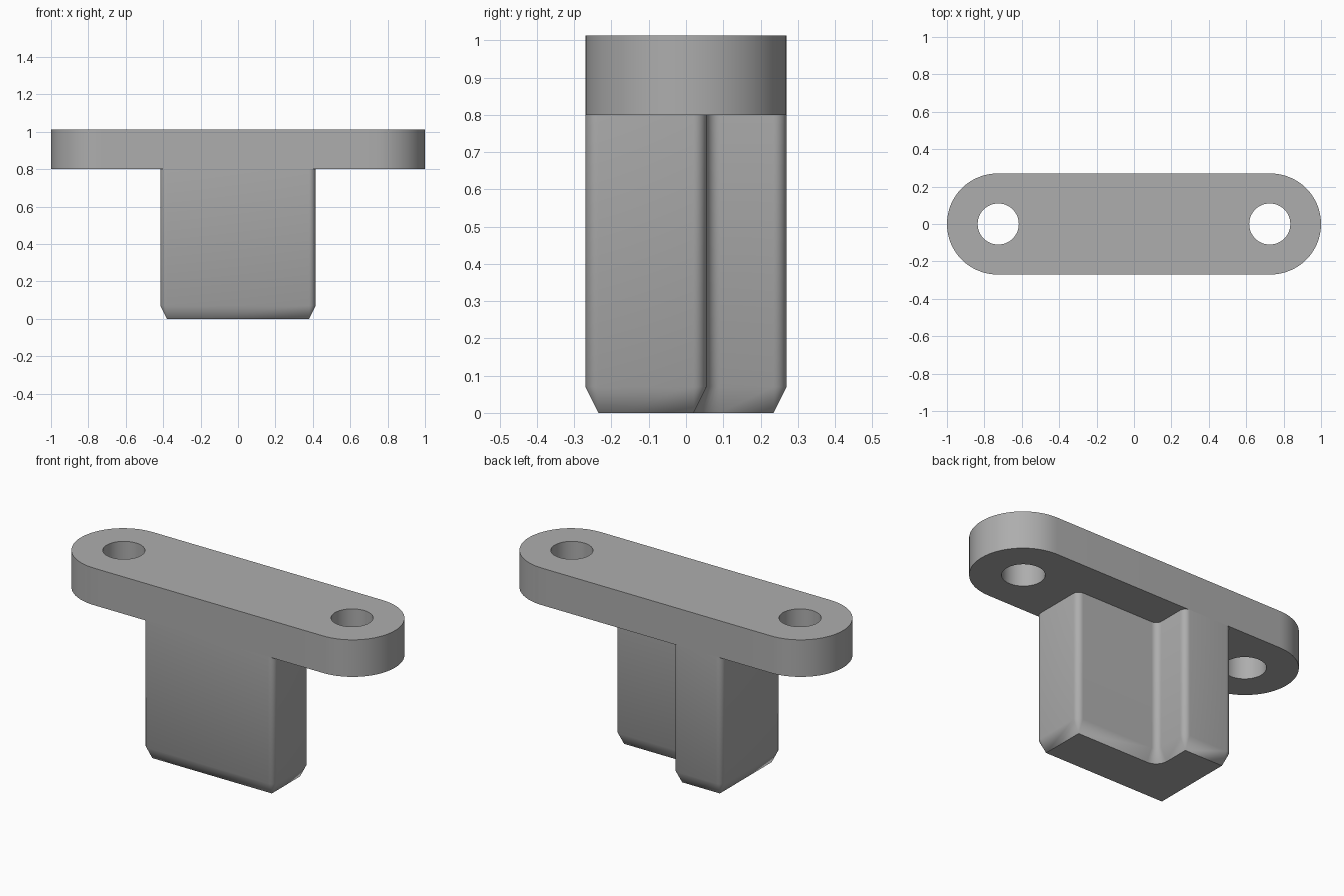
import bpy, bmesh
from math import cos, sin, pi, radians

cube = bpy.data.objects.get("Cube")
if cube:
    bpy.data.objects.remove(cube, do_unlink=True)

# Single grey material
grey = bpy.data.materials.new("plain_grey")
grey.use_nodes = True
colour = (0.42, 0.42, 0.42, 1)
grey.diffuse_color = colour
grey.node_tree.nodes["Principled BSDF"].inputs["Base Color"].default_value = colour

HALF_DEPTH = 0.27
PLATE_BOTTOM, PLATE_TOP = 0.80, 1.013


def arc(cx, cy, radius, start, sweep, steps):
    """Points along an arc, angles in degrees."""
    angles = [radians(start + sweep * i / steps) for i in range(steps + 1)]
    return [(cx + radius * cos(a), cy + radius * sin(a)) for a in angles]


def ring(bm, points, z):
    return [bm.verts.new((x, y, z)) for x, y in points]


def loop_edges(bm, verts):
    return [bm.edges.new((v, verts[(i + 1) % len(verts)])) for i, v in enumerate(verts)]


def finish(name, bm):
    bmesh.ops.recalc_face_normals(bm, faces=bm.faces)
    mesh = bpy.data.meshes.new(name)
    bm.to_mesh(mesh)
    bm.free()
    mesh.materials.append(grey)
    obj = bpy.data.objects.new(name, mesh)
    bpy.context.collection.objects.link(obj)
    bpy.ops.object.select_all(action="DESELECT")
    obj.select_set(True)
    bpy.context.view_layer.objects.active = obj
    bpy.ops.object.shade_smooth_by_angle(angle=radians(35))
    return obj


# Mounting plate: rounded bar with a bolt hole at each end
bm = bmesh.new()
end_x = 1 - HALF_DEPTH
outline = arc(end_x, 0, HALF_DEPTH, -90, 180, 32) + arc(-end_x, 0, HALF_DEPTH, 90, 180, 32)
edges = loop_edges(bm, ring(bm, outline, PLATE_BOTTOM))
for side in (-1, 1):
    hole = arc(side * 0.726, 0, 0.11, 0, 360, 48)[:-1]
    edges += loop_edges(bm, ring(bm, hole, PLATE_BOTTOM))
bmesh.ops.triangle_fill(bm, edges=edges, use_beauty=True, normal=(0, 0, 1))
grown = bmesh.ops.extrude_face_region(bm, geom=bm.faces[:], use_keep_orig=True)
top = [g for g in grown["geom"] if isinstance(g, bmesh.types.BMVert)]
bmesh.ops.translate(bm, verts=top, vec=(0, 0, PLATE_TOP - PLATE_BOTTOM))
finish("mounting_plate", bm)

# Block: L-shaped section with rounded corners and a chamfered foot
ROUND = 0.035
HALF_WIDTH, STEP_X, STEP_Y = 0.415, -0.105, 0.055
# corner x, y, side the arc centre lies on, start angle, sweep
CORNERS = [
    (-HALF_WIDTH, -HALF_DEPTH, 1, 1, 180, 90),
    (HALF_WIDTH, -HALF_DEPTH, -1, 1, 270, 90),
    (HALF_WIDTH, STEP_Y, -1, -1, 0, 90),
    (STEP_X, STEP_Y, 1, 1, 270, -90),
    (STEP_X, HALF_DEPTH, -1, -1, 0, 90),
    (-HALF_WIDTH, HALF_DEPTH, 1, -1, 90, 90),
]


def section(inset):
    points = []
    for x, y, sx, sy, start, sweep in CORNERS:
        radius = ROUND - inset if sweep > 0 else ROUND + inset
        points += arc(x + sx * ROUND, y + sy * ROUND, radius, start, sweep, 8)
    return points


bm = bmesh.new()
rings = [ring(bm, section(inset), z)
         for inset, z in ((ROUND, 0), (0, 0.07), (0, PLATE_BOTTOM))]
for low, high in zip(rings, rings[1:]):
    for i in range(len(low)):
        j = (i + 1) % len(low)
        bm.faces.new((low[i], low[j], high[j], high[i]))
bm.faces.new(rings[0])
bmesh.ops.remove_doubles(bm, verts=bm.verts[:], dist=0.0005)
finish("step_block", bm)
